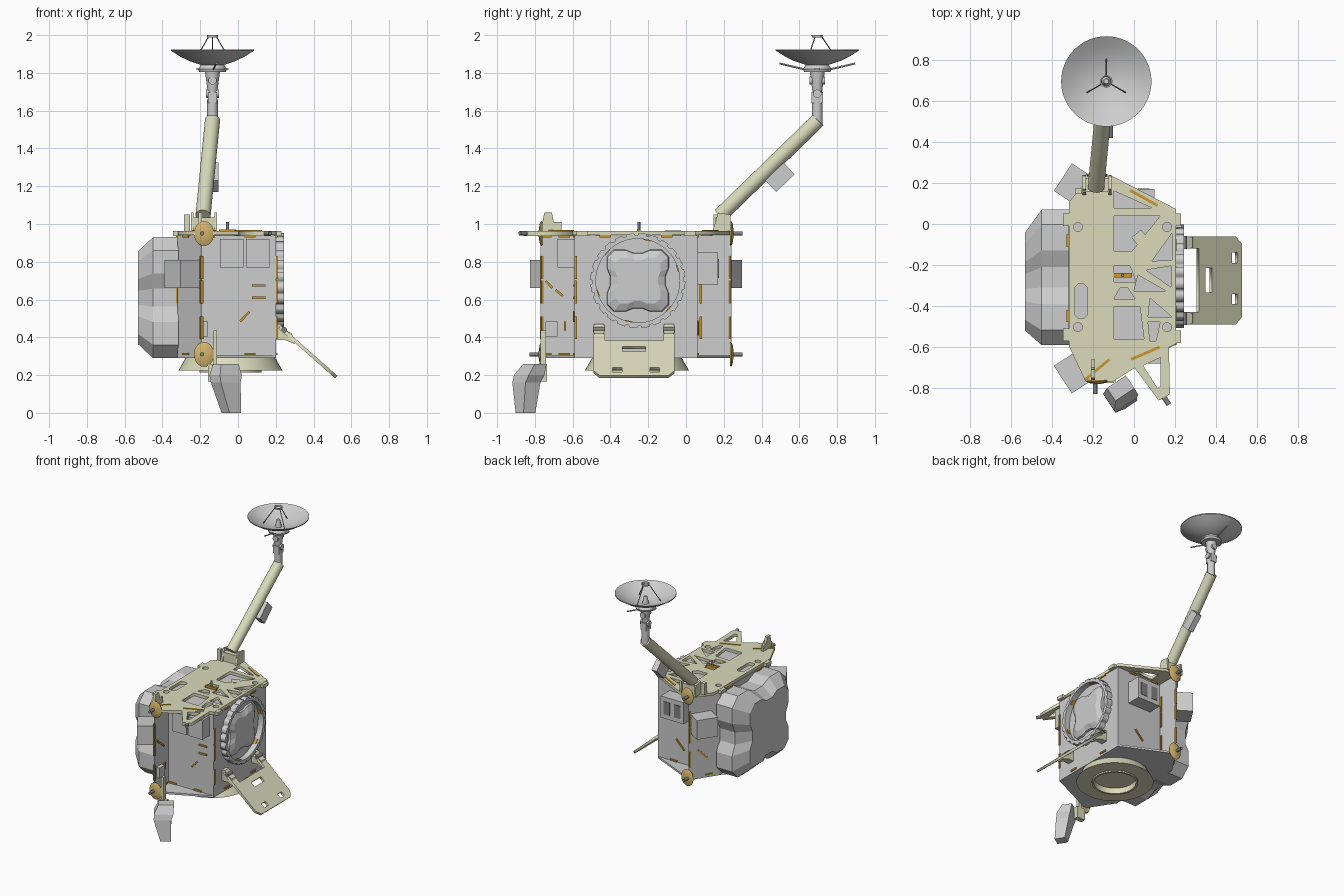
import bpy, bmesh, math
from mathutils import Matrix, Vector

if "Cube" in bpy.data.objects:
    bpy.data.objects.remove(bpy.data.objects["Cube"])

def material(name, rgb):
    m = bpy.data.materials.new(name)
    m.diffuse_color = (*rgb, 1)
    m.use_nodes = True
    m.node_tree.nodes["Principled BSDF"].inputs["Base Color"].default_value = m.diffuse_color
    return m

GRAY = material("light gray foil", (0.61, 0.61, 0.61))
CREAM = material("pale olive panel", (0.70, 0.71, 0.50))
ORANGE = material("orange trim", (0.60, 0.32, 0.03))
TAN = material("tan disc", (0.66, 0.46, 0.15))
DARK = material("dark gray metal", (0.22, 0.22, 0.23))
YZ = Matrix(((0, 0, 1, 0), (1, 0, 0, 0), (0, 1, 0, 0), (0, 0, 0, 1)))  # local xy -> world yz

def finish(name, bm, mat, matrix=None, smooth=False):
    if matrix:
        bm.transform(matrix)
    bmesh.ops.recalc_face_normals(bm, faces=bm.faces[:])
    me = bpy.data.meshes.new(name)
    bm.to_mesh(me)
    bm.free()
    me.materials.append(mat)
    ob = bpy.data.objects.new(name, me)
    bpy.context.collection.objects.link(ob)
    if smooth:
        bpy.ops.object.select_all(action='DESELECT')
        ob.select_set(True)
        bpy.context.view_layer.objects.active = ob
        bpy.ops.object.shade_smooth_by_angle(angle=math.radians(35))
    return ob

def loft(name, rings, mat, matrix=None, closed=False, smooth=False):
    bm = bmesh.new()
    loops = [[bm.verts.new(p) for p in r] for r in rings]
    n = len(loops[0])
    for a, b in zip(loops, loops[1:] + (loops[:1] if closed else [])):
        for i in range(n):
            j = (i + 1) % n
            bm.faces.new((a[i], a[j], b[j], b[i]))
    if not closed:
        bm.faces.new(loops[0])
        bm.faces.new(loops[-1])
    return finish(name, bm, mat, matrix, smooth)

def prism(name, pts, z0, z1, mat, matrix=None):
    return loft(name, [[(x, y, z) for x, y in pts] for z in (z0, z1)], mat, matrix)

def rect(x0, x1, y0, y1):
    return [(x0, y0), (x1, y0), (x1, y1), (x0, y1)]

def box(name, c, s, mat, matrix=None):
    x, y = s[0] / 2, s[1] / 2
    return prism(name, rect(-x, x, -y, y), -s[2] / 2, s[2] / 2, mat, (matrix or Matrix()) @ Matrix.Translation(c))

def circle(r, n=32, c=(0, 0)):
    return [(c[0] + r * math.cos(2 * math.pi * i / n), c[1] + r * math.sin(2 * math.pi * i / n)) for i in range(n)]

def lathe(name, prof, mat, matrix, n=48, closed=False):
    return loft(name, [[(x, y, z) for x, y in circle(r, n)] for r, z in prof], mat, matrix, closed, True)

def tube(name, p, q, r, mat, n=12, r2=None):
    p, q = Vector(p), Vector(q)
    m = Matrix.Translation(p) @ (q - p).to_track_quat('Z', 'Y').to_matrix().to_4x4()
    return lathe(name, [(r, 0), (r2 or r, (q - p).length)], mat, m, n)

def plate(name, outline, holes, z, t, mat, matrix=None):
    """Flat plate with cut-outs, from a filled curve."""
    cu = bpy.data.curves.new(name, 'CURVE')
    cu.dimensions, cu.fill_mode, cu.extrude = '2D', 'BOTH', t / 2
    for pts in [outline] + holes:
        s = cu.splines.new('POLY')
        s.points.add(len(pts) - 1)
        for pt, (x, y) in zip(s.points, pts):
            pt.co = (x, y, 0, 1)
        s.use_cyclic_u = True
    tmp = bpy.data.objects.new(name + "_curve", cu)
    bpy.context.collection.objects.link(tmp)
    bpy.context.view_layer.update()
    bm = bmesh.new()
    bm.from_mesh(tmp.evaluated_get(bpy.context.evaluated_depsgraph_get()).to_mesh())
    bpy.data.objects.remove(tmp)
    bmesh.ops.remove_doubles(bm, verts=bm.verts[:], dist=1e-5)
    return finish(name, bm, mat, (matrix or Matrix()) @ Matrix.Translation((0, 0, z)))

# Body: square core with a long wing wall on the left, on a six-sided floor
BODY = [(0.2, -0.59), (0.2, 0.06), (-0.19, 0.06), (-0.19, 0.24), (-0.32, 0.04), (-0.32, -0.57), (-0.19, -0.77), (-0.19, -0.59)]
RIGHT, BACK, BACK_WING, BACK_LEFT, LEFT, FRONT_LEFT, FRONT_WING, FRONT = range(8)
prism("main_body", BODY, 0.30, 0.94, GRAY)
prism("floor_plate", [BODY[i] for i in (0, 1, 3, 4, 5, 6)], 0.29, 0.305, GRAY)

def on_side(name, side, t, z, w, h, d, mat, roll=0):
    """Box fixed to a body side: t along the side, w wide, h high, d proud."""
    p, q = Vector(BODY[side]), Vector(BODY[(side + 1) % 8])
    u = (q - p).normalized()
    c = p.lerp(q, t)
    m = Matrix(((u.x, u.y, 0, c.x), (u.y, -u.x, 0, c.y), (0, 0, 1, z), (0, 0, 0, 1)))
    box(name, (0, d / 2 - 0.004, 0), (w, d + 0.008, h), mat, m @ Matrix.Rotation(roll, 4, 'Y'))

# Top deck with truss cut-outs
def px(*pts):
    return [((x - 1134) / 205, (225 - y) / 205) for x, y in pts]

deck = px((1069, 203), (1088, 180), (1112, 177), (1176, 210), (1176, 345), (1165, 350), (1112, 383), (1086, 383), (1069, 347))
holes = [px((1114, 192), (1114, 209), (1152, 209)), px((1114, 217), (1160, 217), (1132, 252), (1114, 252)),
         px((1172, 234), (1172, 261), (1152, 262)), px((1146, 271), (1171, 267), (1171, 288)),
         px((1114, 267), (1130, 267), (1136, 283), (1114, 283)), px((1138, 276), (1166, 292), (1134, 292)),
         px((1114, 300), (1120, 289), (1128, 289), (1135, 300)), px((1114, 308), (1140, 308), (1144, 340), (1114, 340)),
         px((1150, 299), (1172, 318), (1148, 318)), px((1148, 323), (1160, 323), (1156, 342), (1150, 342)),
         px((1075, 288), (1078, 285), (1084, 285), (1087, 288), (1087, 316), (1084, 319), (1078, 319), (1075, 316))]
holes += [circle(0.022, 16, px(p)[0]) for p in ((1078, 228), (1078, 328), (1167, 228), (1167, 328))]
plate("top_deck", deck, holes, 0.953, 0.022, CREAM)
plate("front_truss_bracket", [(-0.02, -0.67), (0.17, -0.59), (0.175, -0.83), (0.12, -0.86)],
      [[(0.045, -0.69), (0.13, -0.65), (0.13, -0.79), (0.115, -0.80)]], 0.95, 0.025, CREAM)
tube("bracket_pin", (0.13, -0.82, 0.95), (0.17, -0.88, 0.95), 0.012, DARK)
box("deck_sensor", (0, 0, 0.95), (0.06, 0.06, 0.03), CREAM, Matrix.Translation((0.03, -0.07, 0)) @ Matrix.Rotation(0.7, 4, 'Z'))
box("deck_strip", (-0.055, -0.25, 0.955), (0.09, 0.02, 0.03), ORANGE)
tube("deck_antenna", (-0.055, -0.25, 0.96), (-0.055, -0.25, 1.01), 0.008, DARK)
for x, y in ((0.21, 0.02), (0.21, -0.55), (-0.325, 0.02), (-0.325, -0.54)):
    box("deck_tab", (x, y, 0.95), (0.04, 0.06, 0.025), CREAM)
# Orange strips along the slanted deck edges
for a, b in (((-0.24, -0.76), (-0.12, -0.66)), ((-0.015, -0.66), (0.125, -0.6)), ((-0.02, 0.165), (0.115, 0.09))):
    a, b = Vector(a), Vector(b)
    d = b - a
    m = Matrix.Translation(((a + b) / 2).to_3d()) @ Matrix.Rotation(math.atan2(d.y, d.x), 4, 'Z')
    box("deck_edge_strip", (0, 0, 0.962), (d.length, 0.014, 0.012), ORANGE, m)

# Lower adapter cone with open centre
C = Matrix.Translation((-0.04, -0.26, 0))
lathe("adapter_ring", [(0.235, 0.295), (0.275, 0.225), (0.165, 0.225), (0.165, 0.215), (0.15, 0.215), (0.15, 0.295)],
      CREAM, C, 48, True)
lathe("adapter_floor", [(0.152, 0.26), (0.152, 0.29)], CREAM, C)

# Lobed foil covers: left side and the hatch centre
def lobed(w, h, n, cy, cz, x):
    base = [(1 - n, -0.15), (1 - n, 0.15), (1, 0.4), (1, 0.78), (0.78, 1), (0.4, 1)]
    out = []
    for k in range(4):
        c, s = round(math.cos(k * math.pi / 2)), round(math.sin(k * math.pi / 2))
        out += [(x, cy + w * (u * c - v * s), cz + h * (u * s + v * c)) for u, v in base]
    return out

loft("left_foil_cover", [lobed(0.33, 0.32, 0.11, -0.26, 0.61, x) for x in (-0.315, -0.45)]
     + [lobed(0.24, 0.245, 0.13, -0.28, 0.61, -0.53)], GRAY)
loft("hatch_foil_cover", [lobed(0.165, 0.165, 0.1, -0.255, 0.70, 0.195), lobed(0.16, 0.16, 0.1, -0.255, 0.70, 0.215),
                          lobed(0.12, 0.12, 0.1, -0.255, 0.70, 0.235)], GRAY)

# Toothed docking ring
H = Matrix.Translation((0, -0.255, 0.70)) @ YZ
teeth = []
for i in range(24):
    for f, r in ((0, 0.241), (0.25, 0.241), (0.32, 0.252), (0.93, 0.252)):
        a = 2 * math.pi * (i + f) / 24
        teeth.append((r * math.cos(a), r * math.sin(a)))
plate("toothed_ring", teeth, [circle(0.222, 48)], 0.222, 0.045, GRAY, H)
for i in range(6):
    box("ring_clip", (0.2195, 0, 0.218), (0.005, 0.04, 0.025), ORANGE, H @ Matrix.Rotation(i * math.pi / 3 + 0.3, 4, 'Z'))

# Sloping ramp with hinge arms
v = Vector((0.30, 0, -0.265)).normalized()
R = Matrix(((0, v.x, v.z, 0.22), (1, 0, 0, -0.275), (0, v.z, -v.x, 0.455), (0, 0, 0, 1)))
plate("ramp", [(-.215, 0), (-.155, 0), (-.155, .12), (.155, .12), (.155, 0), (.215, 0), (.215, .36), (.18, .40),
               (-.18, .40), (-.215, .36)],
      [rect(-.06, .06, .165, .205), rect(.085, .135, .335, .37), rect(-.115, -.065, .335, .37)], 0, 0.018, CREAM, R)
XZ = Matrix(((1, 0, 0, 0), (0, 0, 1, 0), (0, 1, 0, 0), (0, 0, 0, 1)))
for y in (-0.09, -0.46):
    prism("ramp_hinge", [(0.195, 0.385), (0.25, 0.385), (0.30, 0.365), (0.285, 0.42), (0.25, 0.44), (0.225, 0.47), (0.195, 0.47)],
          y - 0.026, y + 0.026, CREAM, XZ)
    tube("hinge_pin", (0.245, y - 0.032, 0.44), (0.245, y + 0.032, 0.44), 0.014, DARK)

# Side boxes and equipment
for side, t in ((BACK_LEFT, 0.40), (FRONT_LEFT, 0.60)):
    on_side("corner_box", side, t, 0.735, 0.16, 0.15, 0.125, GRAY)
on_side("rear_unit", BACK, 0.51, 0.765, 0.2, 0.17, 0.11, GRAY)
for t in (0.39, 0.63):
    on_side("rear_unit_slot", BACK, t, 0.765, 0.055, 0.10, 0.114, DARK)
for t in (0.40, 0.755):
    on_side("front_unit", FRONT, t, 0.845, 0.125, 0.15, 0.09, GRAY)
on_side("wing_sensor", FRONT_WING, 0.32, 0.445, 0.065, 0.08, 0.03, GRAY)

# Orange trim strips along the edges and on the panels
for side, ts in ((RIGHT, (0.25, 0.75)), (FRONT, (0.1, 0.65)), (BACK, (0.35, 0.85)), (LEFT, (0.2, 0.8)),
                 (FRONT_LEFT, (0.35,)), (BACK_LEFT, (0.65,)), (FRONT_WING, (0.15, 0.7))):
    for t in ts:
        for z in (0.312, 0.935):
            on_side("edge_strip", side, t, z, 0.06, 0.012, 0.008, ORANGE)
for side, t in ((RIGHT, 0.01), (BACK_WING, 0.1), (FRONT_LEFT, 0.97), (BACK_LEFT, 0.04), (LEFT, 0.97)):
    for z in (0.45, 0.64, 0.77):
        on_side("corner_strip", side, t, z, 0.012, 0.12, 0.008, ORANGE)
for t, z, a in ((0.77, 0.675, 0), (0.77, 0.61, 0), (0.58, 0.51, -0.8)):
    on_side("panel_strip", FRONT, t, z, 0.07, 0.012, 0.008, ORANGE, a)
for t, z, a in ((0.25, 0.68, 0.8), (0.55, 0.635, 0.7), (0.72, 0.46, 1.57)):
    on_side("wing_strip", FRONT_WING, t, z, 0.05, 0.012, 0.008, ORANGE, a)
on_side("rear_strip", BACK, 0.5, 0.45, 0.10, 0.012, 0.008, ORANGE, 0.8)
on_side("rear_side_strip", BACK_LEFT, 0.45, 0.48, 0.10, 0.012, 0.008, ORANGE, 0.8)

# Corner discs with spikes
for y, s in ((-0.768, -1), (0.24, 1)):
    for z in (0.31, 0.95):
        M = Matrix.Translation((-0.18, y, z)) @ Matrix.Rotation(-s * math.pi / 2, 4, 'X') @ Matrix.Diagonal((0.8, 1, 1, 1))
        lathe("corner_disc", [(0.06, -0.008), (0.066, 0), (0.05, 0.007), (0.015, 0.012)], TAN, M, 32)
        tube("disc_spike", (-0.19, y, z), (-0.19, y + s * 0.06, z), 0.011, DARK)

# Front camera on its bracket
def square(cx, cy, w, d, z, a=math.radians(34)):
    c, s = math.cos(a), math.sin(a)
    return [(cx + x * w / 2 * c - y * d / 2 * s, cy + x * w / 2 * s + y * d / 2 * c, z)
            for x, y in ((-1, -1), (1, -1), (1, 1), (-1, 1))]
loft("camera_body", [square(-0.035, -0.85, 0.075, 0.075, 0), square(-0.065, -0.845, 0.125, 0.095, 0.16),
                     square(-0.065, -0.83, 0.14, 0.10, 0.20), square(-0.065, -0.80, 0.11, 0.075, 0.26)], GRAY)
box("camera_bracket", (-0.12, -0.755, 0.34), (0.02, 0.03, 0.19), CREAM)
box("camera_mount", (-0.125, -0.755, 0.21), (0.07, 0.04, 0.09), CREAM)

# Upright brackets on the deck
prism("front_upright", [(-0.77, 0.96), (-0.66, 0.96), (-0.66, 1.01), (-0.70, 1.01), (-0.71, 1.06), (-0.75, 1.06)], -0.21, -0.19, CREAM, YZ)
for x in (-0.25, -0.125):
    prism("mast_cradle", [(0.14, 0.96), (0.24, 0.96), (0.235, 1.05), (0.17, 1.06)], x, x + 0.015, CREAM, YZ)
box("mast_foot", (-0.185, 0.19, 1.0), (0.13, 0.07, 0.07), CREAM)
box("mast_side_post", (-0.27, 0.16, 1.005), (0.03, 0.03, 0.09), CREAM)

# Antenna mast
tube("mast", (-0.185, 0.18, 1.045), (-0.135, 0.70, 1.55), 0.04, CREAM, 32)
box("mast_box", (0, 0, 0), (0.045, 0.135, 0.085), GRAY,
    Matrix.Translation((-0.125, 0.497, 1.247)) @ Matrix.Rotation(math.radians(44), 4, 'X'))
X, Y = -0.135, 0.695
tube("mast_neck", (X, Y, 1.53), (X, Y, 1.66), 0.028, GRAY, 24)
box("lower_gimbal", (X, Y, 1.67), (0.05, 0.06, 0.06), GRAY)
tube("gimbal_axle", (X - 0.035, Y, 1.69), (X + 0.035, Y, 1.69), 0.022, GRAY, 20)
tube("gimbal_column", (X, Y, 1.69), (X, Y, 1.81), 0.024, GRAY, 20, 0.04)
tube("gimbal_motor", (X, Y - 0.04, 1.76), (X, Y + 0.04, 1.76), 0.022, GRAY, 20)

# Dish with its feed tripod
D = Matrix.Translation((X, Y, 0))
lathe("dish_base", [(0.07, 1.805), (0.075, 1.82), (0.06, 1.845)], GRAY, D, 32)
outer = [(0.004, 1.835), (0.06, 1.842), (0.12, 1.862), (0.17, 1.886), (0.22, 1.918)]
lathe("dish", outer + [(r, z + 0.007) for r, z in outer[::-1]], GRAY, D, 64)
for k in range(3):
    a = math.pi / 2 + k * 2 * math.pi / 3
    c, s = math.cos(a), math.sin(a)
    tube("feed_leg", (X + 0.11 * c, Y + 0.11 * s, 1.862), (X + 0.025 * c, Y + 0.025 * s, 1.99), 0.003, DARK, 8)
lathe("feed_ring", [(0.028, 1.987), (0.03, 2.0), (0.024, 2.0), (0.022, 1.987)], GRAY, D, 20, True)
tube("feed_horn", (X, Y, 1.84), (X, Y, 1.90), 0.025, GRAY, 16, 0.012)
for s in (-1, 1):
    tube("dish_whisker", (X, Y + s * 0.03, 1.81), (X + 0.02, Y + s * 0.2, 1.85), 0.005, GRAY, 8)
    box("dish_strut", (X + s * 0.06, Y, 1.82), (0.05, 0.03, 0.012), GRAY)
